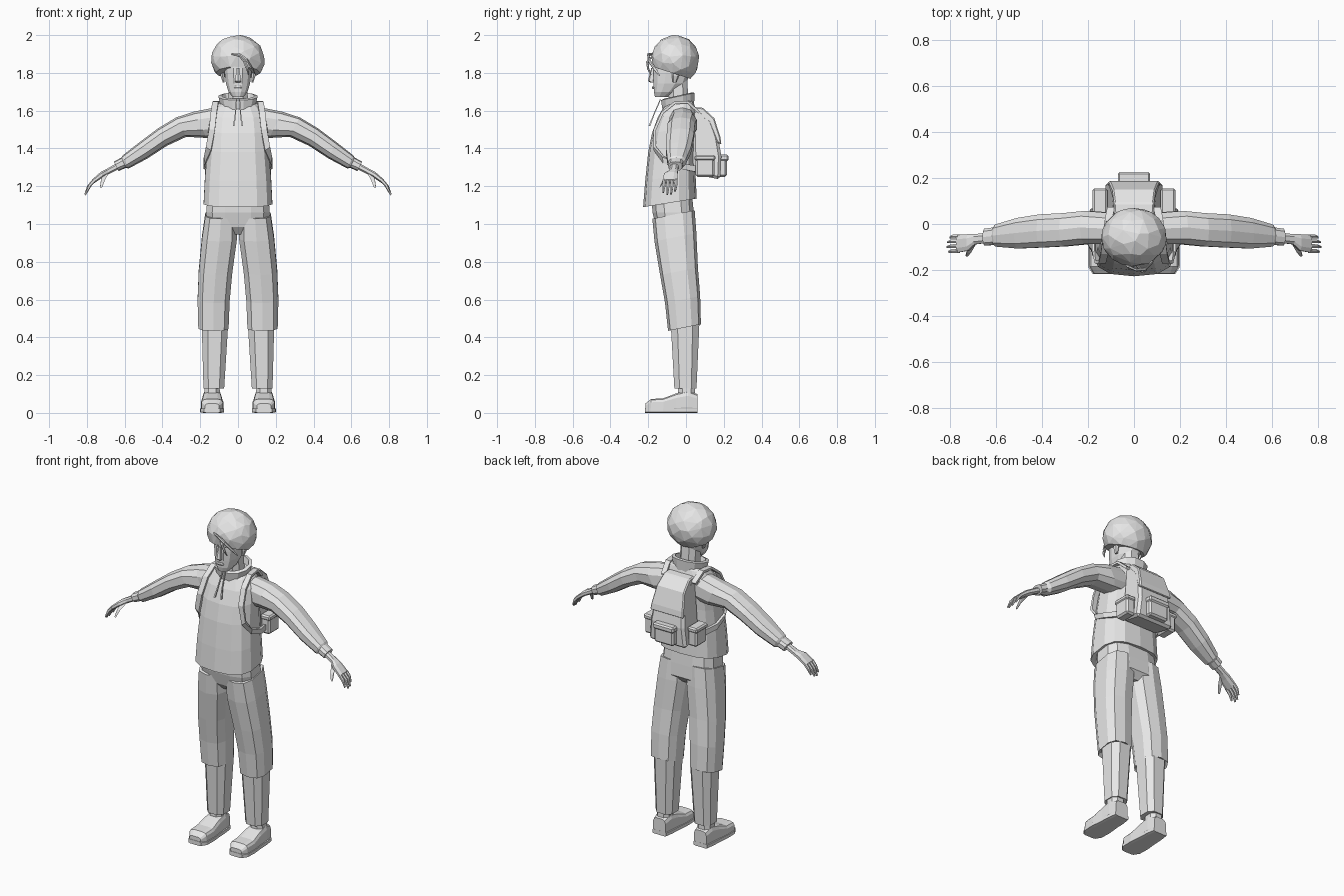
import bpy
import bmesh
import math
from mathutils import Vector

cube = bpy.data.objects.get("Cube")
if cube:
    bpy.data.objects.remove(cube, do_unlink=True)

clay = bpy.data.materials.new("plain_grey")
clay.use_nodes = True
clay.diffuse_color = (0.8, 0.8, 0.8, 1)
clay.node_tree.nodes["Principled BSDF"].inputs["Base Color"].default_value = clay.diffuse_color

X, Y, Z = Vector((1, 0, 0)), Vector((0, 1, 0)), Vector((0, 0, 1))


def finish(name, bm, mirror=False):
    """Turn a bmesh into a flat shaded object, optionally mirrored to the right side."""
    bmesh.ops.recalc_face_normals(bm, faces=bm.faces)
    mesh = bpy.data.meshes.new(name)
    bm.to_mesh(mesh)
    bm.free()
    mesh.materials.append(clay)
    obj = bpy.data.objects.new(name, mesh)
    bpy.context.collection.objects.link(obj)
    if mirror:
        modifier = obj.modifiers.new("Mirror", 'MIRROR')
        modifier.use_mirror_merge = False
    return obj


def loft(name, rings, sides=10, u=X, v=Y, power=2.5, mirror=False, caps=True):
    """Skin rounded rings, each given as x, y, z, radius along u, radius along v."""
    bm = bmesh.new()

    def rounded(value):
        return math.copysign(abs(value) ** (2 / power), value)

    loops = []
    for x, y, z, a, b in rings:
        loop = []
        for i in range(sides):
            angle = math.tau * (i + 0.5) / sides
            offset = u * a * rounded(math.cos(angle)) + v * b * rounded(math.sin(angle))
            loop.append(bm.verts.new(Vector((x, y, z)) + offset))
        loops.append(loop)
    for low, high in zip(loops, loops[1:]):
        for i in range(sides):
            j = (i + 1) % sides
            bm.faces.new((low[i], low[j], high[j], high[i]))
    if caps:
        bm.faces.new(loops[0])
        bm.faces.new(loops[-1])
    return finish(name, bm, mirror)


def prism(name, profile, low_half, high_half, bevel):
    """Extrude a side profile across x, narrowing from its bottom to its top."""
    bm = bmesh.new()
    heights = [z for y, z in profile]
    bottom, top = min(heights), max(heights)
    sides = []
    for sign in (-1, 1):
        row = []
        for y, z in profile:
            t = (z - bottom) / (top - bottom)
            row.append(bm.verts.new((sign * (low_half + (high_half - low_half) * t), y, z)))
        sides.append(row)
        bm.faces.new(row)
    for i in range(len(profile)):
        j = (i + 1) % len(profile)
        bm.faces.new((sides[0][i], sides[0][j], sides[1][j], sides[1][i]))
    obj = finish(name, bm)
    modifier = obj.modifiers.new("Bevel", 'BEVEL')
    modifier.width = bevel
    modifier.segments = 1
    return obj


def box(name, center, size, bevel, mirror=False):
    bm = bmesh.new()
    bmesh.ops.create_cube(bm, size=1)
    bmesh.ops.scale(bm, vec=size, verts=bm.verts)
    bmesh.ops.translate(bm, vec=center, verts=bm.verts)
    bmesh.ops.bevel(bm, geom=bm.edges[:], offset=bevel, segments=1, affect='EDGES')
    return finish(name, bm, mirror)


# Pullover body, with the hem higher at the back
loft("pullover", [
    (0, -.085, 1.118, .165, .125), (0, -.085, 1.112, .185, .142),
    (0, -.083, 1.25, .178, .133), (0, -.075, 1.4, .165, .125),
    (0, -.062, 1.5, .16, .118), (0, -.047, 1.58, .148, .103),
    (0, -.04, 1.63, .115, .08), (0, -.035, 1.65, .085, .065)],
    sides=14, v=Vector((0, 1, .16)), power=2.8)

# Open standing collar and its drawstrings
loft("collar", [
    (0, -.04, 1.61, .09, .085), (0, -.043, 1.675, .106, .092),
    (0, -.043, 1.68, .088, .075), (0, -.04, 1.63, .075, .06)],
    sides=12, v=Vector((0, 1, .22)), power=2.2, caps=False)
loft("drawstring", [
    (.008, -.135, 1.66, .004, .004), (.014, -.17, 1.58, .004, .004),
    (.022, -.193, 1.52, .006, .006)], sides=4, mirror=True)

# Sleeves, cuffs and wrists
slant = Vector((.45, 0, .89))
loft("sleeve", [
    (.09, -.02, 1.54, .07, .085), (.2, -.015, 1.525, .075, .078),
    (.3, -.025, 1.513, .075, .058), (.4, -.03, 1.46, .075, .052),
    (.5, -.04, 1.39, .069, .048), (.595, -.05, 1.328, .05, .038),
    (.61, -.052, 1.32, .036, .026)],
    u=Y, v=slant, mirror=True)
loft("cuff", [
    (.598, -.052, 1.328, .04, .03), (.645, -.057, 1.305, .038, .028)],
    u=Y, v=slant, mirror=True)
loft("hand", [
    (.63, -.06, 1.31, .022, .018), (.69, -.066, 1.278, .024, .016),
    (.72, -.08, 1.262, .038, .016), (.768, -.086, 1.225, .041, .012)],
    sides=8, u=Y, v=slant, mirror=True)

# Fingers fan slightly, the outer ones being shorter
for index, length in enumerate((.85, 1, .95, .75)):
    y = -.117 + .021 * index
    loft("finger_" + str(index + 1), [
        (.76, y, 1.232, .0095, .01),
        (.76 + .03 * length, y, 1.232 - .033 * length, .009, .009),
        (.76 + .05 * length, y - .004, 1.232 - .077 * length, .005, .005)],
        sides=6, u=Y, v=Vector((.8, 0, .6)), mirror=True)
loft("thumb", [
    (.7, -.085, 1.268, .014, .013), (.715, -.117, 1.235, .011, .011),
    (.725, -.137, 1.195, .006, .006)],
    sides=6, v=Vector((0, .75, .65)), mirror=True)

# Trousers: seat, loose upper legs and narrow lower legs
loft("trouser_seat", [
    (0, -.055, .945, .05, .07), (0, -.056, .985, .165, .105),
    (0, -.068, 1.06, .172, .112), (0, -.075, 1.15, .165, .11)],
    sides=12, power=3)
loft("upper_leg", [
    (.13, -.008, .47, .07, .075), (.13, -.008, .452, .083, .087),
    (.129, -.018, .6, .088, .093), (.119, -.037, .75, .092, .1),
    (.098, -.056, .93, .096, .111), (.09, -.066, 1.05, .086, .112)],
    v=Vector((0, 1, .2)), power=2.8, mirror=True)
loft("lower_leg", [
    (.128, -.003, .13, .058, .062), (.122, -.005, .47, .074, .08)],
    sides=8, power=2.8, mirror=True)

# Shoes: ankle, upper and a flat sole
loft("ankle", [
    (.137, .003, .07, .045, .05), (.137, .003, .15, .042, .047)],
    sides=8, mirror=True)
stations = ((.06, .042, .1), (.01, .05, .12), (-.05, .053, .105),
            (-.12, .06, .078), (-.185, .058, .074), (-.215, .038, .05))
loft("shoe", [(.137, y, h / 2, w, h / 2) for y, w, h in stations],
     sides=12, v=Z, power=4, mirror=True)
loft("sole", [(.137, y * 1.01, .013, w + .005, .013) for y, w, h in stations],
     sides=8, v=Z, power=6, mirror=True)

# Neck, head and face
loft("neck", [
    (0, -.035, 1.6, .058, .055), (0, -.045, 1.76, .052, .055)], sides=8)
loft("head", [
    (0, -.13, 1.672, .03, .035), (0, -.108, 1.7, .052, .064),
    (0, -.085, 1.745, .066, .089), (0, -.075, 1.8, .073, .1),
    (0, -.072, 1.88, .075, .1)], sides=12, power=2.4)
loft("nose", [
    (0, -.178, 1.75, .015, .012), (0, -.184, 1.758, .018, .018),
    (0, -.176, 1.825, .008, .008)], sides=6)
loft("lips", [
    (0, -.168, 1.714, .02, .01), (0, -.17, 1.722, .025, .011),
    (0, -.168, 1.73, .018, .01)], sides=8)
loft("eyebrow", [
    (.012, -.172, 1.828, .006, .007), (.04, -.164, 1.834, .006, .007),
    (.062, -.14, 1.826, .004, .004)], sides=4, u=Z, mirror=True)
loft("ear", [
    (.076, -.06, 1.75, .006, .01), (.082, -.055, 1.785, .012, .02),
    (.08, -.055, 1.81, .008, .018)], sides=6, mirror=True)

# Bulky faceted hair, trimmed from the brow down to the nape
bm = bmesh.new()
bmesh.ops.create_icosphere(bm, subdivisions=3, radius=1)
bmesh.ops.scale(bm, vec=(.142, .127, .13), verts=bm.verts)
bmesh.ops.translate(bm, vec=(0, -.057, 1.87), verts=bm.verts)
cut = bmesh.ops.bisect_plane(bm, geom=bm.verts[:] + bm.edges[:] + bm.faces[:],
                             plane_co=(0, -.06, 1.795), plane_no=(0, .32, 1), clear_inner=True)
rim = [e for e in cut["geom_cut"] if isinstance(e, bmesh.types.BMEdge)]
bmesh.ops.edgeloop_fill(bm, edges=rim)
hair = finish("hair", bm)
simplify = hair.modifiers.new("Decimate", 'DECIMATE')
simplify.ratio = 0.4

# Loose locks curling over the forehead
loft("long_lock", [
    (-.035, -.18, 1.9, .005, .006), (.01, -.2, 1.895, .011, .006),
    (.05, -.195, 1.865, .012, .007), (.08, -.165, 1.82, .009, .007),
    (.095, -.14, 1.785, .003, .003)], sides=6, u=Z, power=2)
loft("short_lock", [
    (.01, -.175, 1.89, .006, .006), (.035, -.205, 1.86, .01, .006),
    (.05, -.2, 1.82, .008, .006), (.055, -.185, 1.79, .003, .003)],
    sides=6, power=2)

# Backpack body, lid and pockets
prism("backpack", [
    (.03, 1.61), (.085, 1.6), (.14, 1.55), (.17, 1.46), (.187, 1.36),
    (.182, 1.235), (.04, 1.265)], .125, .088, .015)
prism("backpack_lid", [
    (.04, 1.62), (.09, 1.615), (.15, 1.56), (.182, 1.46), (.188, 1.42),
    (.165, 1.43), (.12, 1.54), (.04, 1.59)], .112, .085, .006)
box("back_pocket", (0, .192, 1.305), (.13, .05, .11), .01)
box("back_pocket_flap", (0, .2, 1.35), (.14, .05, .035), .008)
box("side_pocket", (.145, .1, 1.305), (.06, .1, .11), .01, mirror=True)
box("side_pocket_flap", (.148, .1, 1.35), (.064, .11, .03), .008, mirror=True)

# Shoulder straps: a ribbon running over the shoulder and under the arm
path = ((.1, .07, 1.59, 0), (.112, .01, 1.645, 0), (.12, -.06, 1.642, 0),
        (.128, -.125, 1.59, 0), (.138, -.165, 1.5, 0), (.155, -.165, 1.4, .4),
        (.172, -.12, 1.34, .8), (.177, -.04, 1.31, 1), (.14, .06, 1.29, 1))
bm = bmesh.new()
pairs = []
for x, y, z, twist in path:
    across = X.lerp(Z, twist).normalized() * 0.016
    pairs.append([bm.verts.new(Vector((x, y, z)) + across * sign) for sign in (-1, 1)])
for (a, b), (c, d) in zip(pairs, pairs[1:]):
    bm.faces.new((a, b, d, c))
strap = finish("shoulder_strap", bm, mirror=True)
thickness = strap.modifiers.new("Solidify", 'SOLIDIFY')
thickness.thickness = 0.014
thickness.offset = 0
